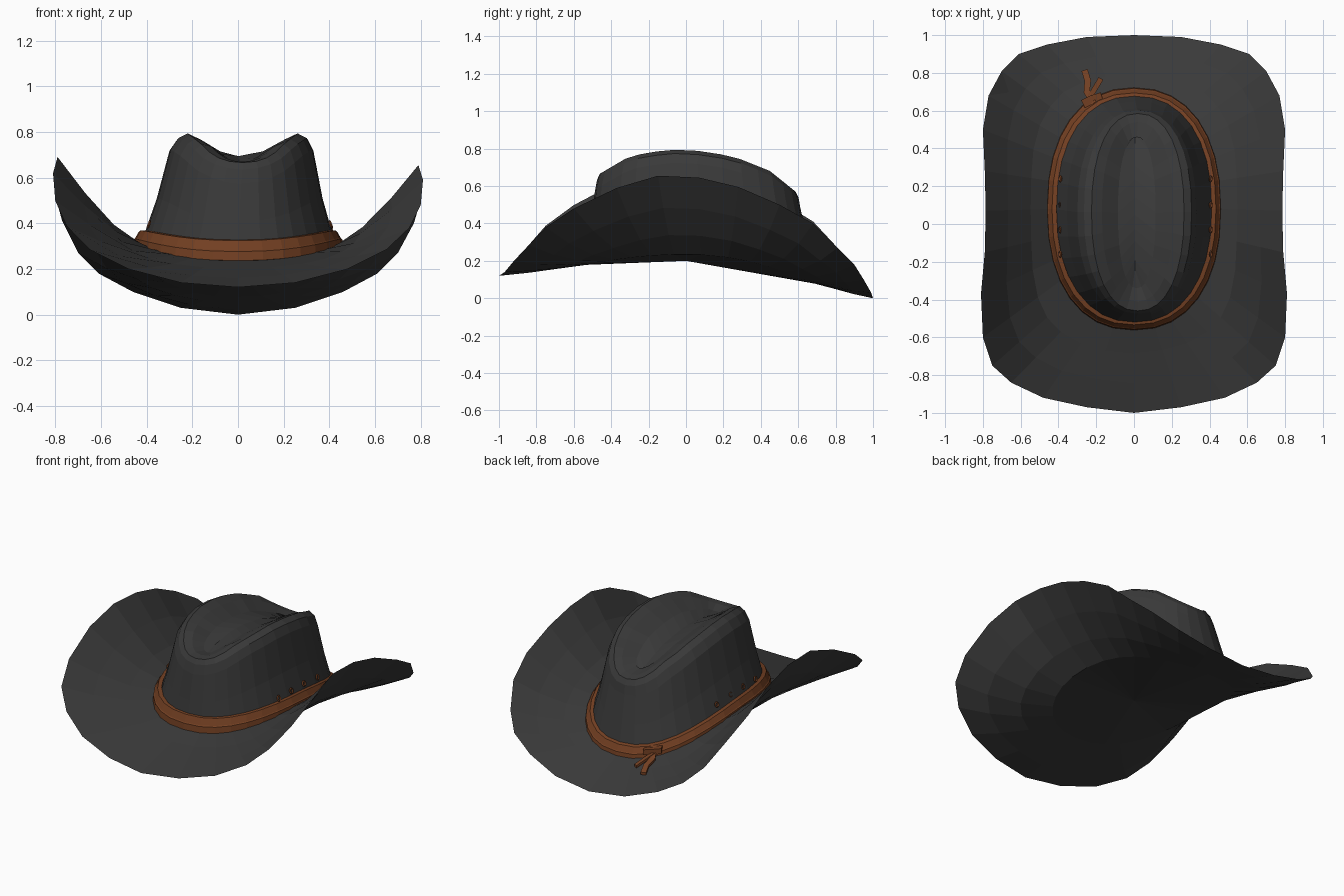
import bpy, bmesh, math
from mathutils import Vector

if "Cube" in bpy.data.objects:
    bpy.data.objects.remove(bpy.data.objects["Cube"])

N = 16  # segments per half ring


def material(name, rgb):
    m = bpy.data.materials.new(name)
    m.diffuse_color = (*rgb, 1)
    m.use_nodes = True
    m.node_tree.nodes["Principled BSDF"].inputs["Base Color"].default_value = m.diffuse_color
    return m


felt = material("charcoal_felt", (0.042, 0.042, 0.042))
leather = material("brown_leather", (0.17, 0.05, 0.016))


def finish(name, bm, mat):
    bmesh.ops.remove_doubles(bm, verts=bm.verts, dist=0.0005)
    bmesh.ops.recalc_face_normals(bm, faces=bm.faces)
    me = bpy.data.meshes.new(name)
    bm.to_mesh(me)
    bm.free()
    me.materials.append(mat)
    ob = bpy.data.objects.new(name, me)
    bpy.context.collection.objects.link(ob)
    return ob


def loft(name, rings, mat, wrap=False):
    """Skin a list of equal closed rings with quads."""
    bm = bmesh.new()
    vs = [[bm.verts.new(p) for p in r] for r in rings]
    pairs = list(zip(vs, vs[1:])) + ([(vs[-1], vs[0])] if wrap else [])
    for a, b in pairs:
        for i in range(len(a)):
            j = (i + 1) % len(a)
            bm.faces.new((a[i], a[j], b[j], b[i]))
    return finish(name, bm, mat)


def interp(table, v):
    if v <= table[0][0]:
        return table[0][1]
    for (a, za), (b, zb) in zip(table, table[1:]):
        if v <= b:
            return za + (zb - za) * (v - a) / (b - a)
    return table[-1][1]


def oval(a, y0, y1, zfun, dx=0.0, p=0.88):
    """Squarish oval ring starting at the back, height given by y."""
    pts = []
    for k in range(2 * N):
        t = math.pi * k / N
        s, c = math.sin(t), math.cos(t)
        x = a * math.copysign(abs(s) ** p, s)
        y = (y0 + y1) / 2 + (y1 - y0) / 2 * math.copysign(abs(c) ** p, c)
        pts.append(Vector((x + dx, y, zfun(y))))
    return pts


def base_z(y):
    return 0.30 - (0.2 if y < 0 else 0.33) * y * y


CREST = [(-.49, .64), (-.47, .66), (-.3, .76), (-.1, .795), (.05, .79),
         (.25, .76), (.45, .68), (.61, .55)]


def crest(drop):
    return lambda y: interp(CREST, y) - drop


# Brim: rim outline from back to front, mirrored to the left
half = [(0, 1, 0), (.25, .99, .03), (.46, .95, .10), (.61, .9, .18),
        (.70, .81, .27), (.77, .68, .40), (.80, .5, .50), (.79, .28, .595),
        (.785, .07, .645), (.79, -.15, .655), (.81, -.37, .59), (.80, -.6, .48),
        (.75, -.75, .38), (.65, -.84, .285), (.48, -.92, .20),
        (.25, -.97, .14), (0, -1, .12)]
rim = [Vector(p) for p in half]
rim += [Vector((-x, y, z + 0.035 * max(0, z - .3) / .35)) for x, y, z in half[-2:0:-1]]
base = oval(0.43, -0.53, 0.69, base_z)


def between(t, drop, sag):
    out = []
    for b, r in zip(base, rim):
        q = b.lerp(r, t)
        q.z -= drop + sag * min(1, abs(r.x) / .8) ** 2
        out.append(q)
    return out


mid = Vector((0, 0.0, 0.2))
under = between(0, 0.065, 0)
inner = [p.lerp(mid, 0.5) for p in under]
loft("brim", [base, between(.33, 0, .035), between(.67, 0, .03), rim,
              between(.67, .025, .03), between(.33, .045, .035),
              under, inner, [mid] * (2 * N)], felt)

# Crown: walls, rounded crest and the pinched groove on top
shoulder = oval(0.315, -0.487, 0.612, crest(0.07), 0.015)
wall = [b.lerp(s, 0.5) for b, s in zip(base, shoulder)]
for p in wall:
    p.x *= 0.975
loft("crown", [base, wall, shoulder,
               oval(0.285, -0.475, 0.602, crest(0.02), 0.02),
               oval(0.245, -0.46, 0.585, crest(0), 0.02),
               oval(0.19, -0.41, 0.54, crest(0.025), 0.02),
               oval(0.10, -0.34, 0.46, crest(0.078), 0.015),
               oval(0.0, -0.25, 0.53, crest(0.1), 0.005)], felt)


# Hat band: flared leather strip, wider at the front
def band_ring(out, lift):
    def z(y):
        return base_z(y) + lift * (0.8 - 0.3 * y)
    return oval(0.43 + out, -0.53 - out, 0.69 + out, z)


loft("hat_band", [band_ring(.005, -.01), band_ring(.032, .0), band_ring(.028, .04),
                  band_ring(.022, .045), band_ring(.004, .085),
                  band_ring(-.02, .085)], leather, wrap=True)


# Knot tails lying on the back of the brim
def strap(name, path, width, thick=0.016):
    rings = []
    for i, p in enumerate(path):
        a, b = path[max(i - 1, 0)], path[min(i + 1, len(path) - 1)]
        d = (Vector(b) - Vector(a)).normalized()
        s = d.cross(Vector((0, 0, 1))).normalized() * width / 2
        u = Vector((0, 0, thick / 2))
        c = Vector(p)
        rings.append([c + s + u, c - s + u, c - s - u, c + s - u])
    bm = bmesh.new()
    vs = [[bm.verts.new(p) for p in r] for r in rings]
    for a, b in zip(vs, vs[1:]):
        for i in range(4):
            j = (i + 1) % 4
            bm.faces.new((a[i], a[j], b[j], b[i]))
    bm.faces.new(vs[0])
    bm.faces.new(vs[-1])
    return finish(name, bm, leather)


strap("tail_long", [(-.215, .64, .21), (-.25, .70, .165), (-.245, .76, .14),
                    (-.262, .815, .115)], .034)
strap("tail_short", [(-.235, .67, .185), (-.205, .72, .155), (-.175, .77, .125)], .028)
strap("knot", [(-.27, .635, .205), (-.22, .66, .195), (-.17, .675, .185)], .045, .035)

# Eyelets on both sides of the crown
for side in (-1, 1):
    for n, y in enumerate((-.16, -.03, .10, .24)):
        bpy.ops.mesh.primitive_torus_add(
            major_radius=.014, minor_radius=.006, major_segments=8, minor_segments=4,
            location=(side * .398 + .008, y, .395 - .25 * max(0, y) ** 2),
            rotation=(0, side * math.radians(70), 0))
        ob = bpy.context.object
        ob.name = f"eyelet_{'left' if side < 0 else 'right'}_{n + 1}"
        ob.data.materials.append(leather)
